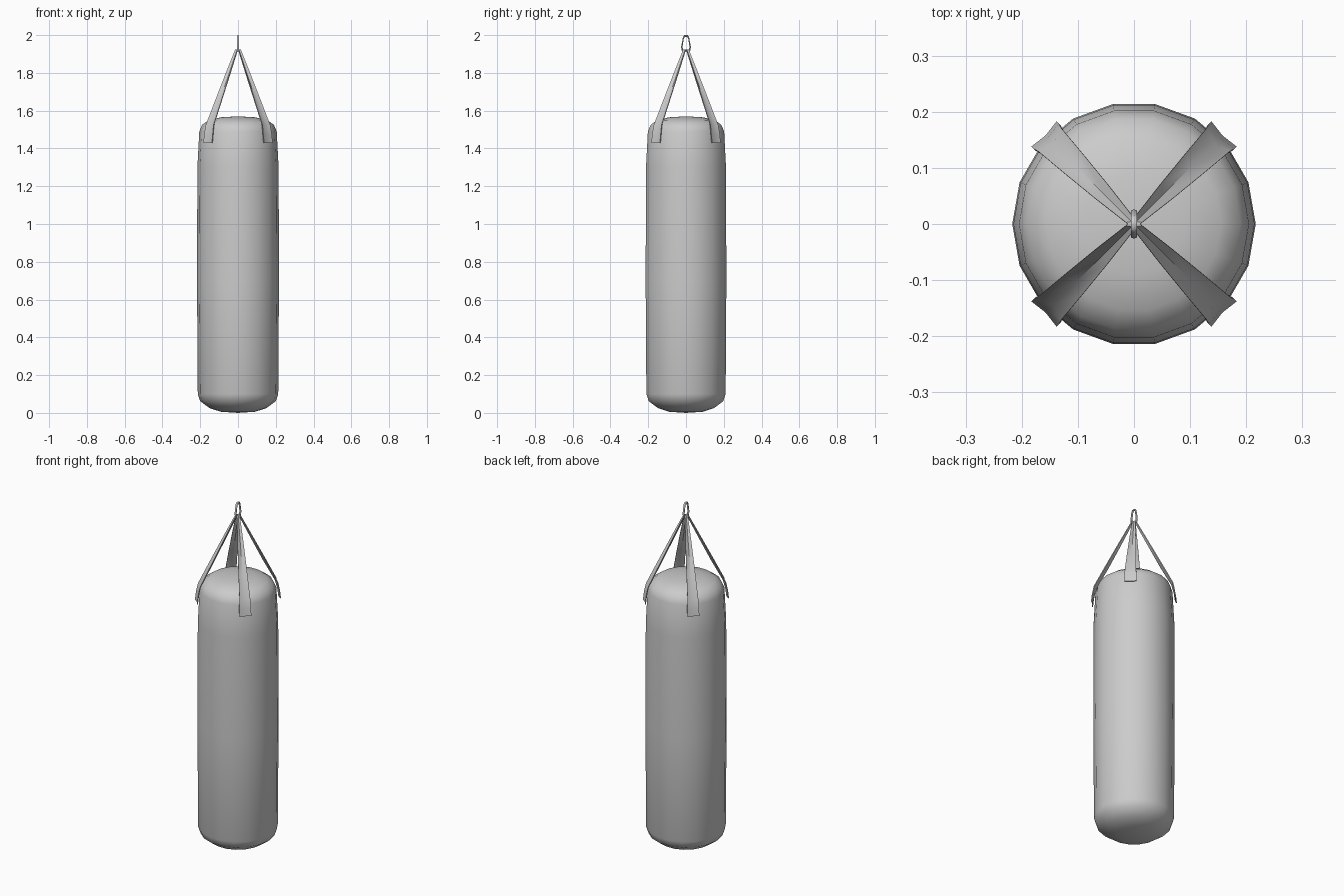
import bpy, bmesh, math
from mathutils import Vector

if "Cube" in bpy.data.objects:
    bpy.data.objects.remove(bpy.data.objects["Cube"])


def make_object(name, bm, angle=40):
    bmesh.ops.recalc_face_normals(bm, faces=bm.faces)
    me = bpy.data.meshes.new(name)
    bm.to_mesh(me)
    bm.free()
    ob = bpy.data.objects.new(name, me)
    bpy.context.collection.objects.link(ob)
    bpy.ops.object.select_all(action='DESELECT')
    ob.select_set(True)
    bpy.context.view_layer.objects.active = ob
    bpy.ops.object.shade_smooth_by_angle(angle=math.radians(angle))
    return ob


def bridge(bm, rings):
    for a, b in zip(rings, rings[1:]):
        n = len(a)
        for i in range(n):
            j = (i + 1) % n
            bm.faces.new((a[i], a[j], b[j], b[i]))


def lathe(name, profile, sides):
    bm = bmesh.new()
    rings = []
    for r, z in profile:
        rings.append([bm.verts.new((r * math.cos(2 * math.pi * i / sides),
                                    r * math.sin(2 * math.pi * i / sides), z))
                      for i in range(sides)])
    bridge(bm, rings)
    # close both ends with a slightly domed fan
    for ring, z in ((rings[0], 0.0), (rings[-1], 1.57)):
        tip = bm.verts.new((0, 0, z))
        for i in range(sides):
            bm.faces.new((ring[i], ring[(i + 1) % sides], tip))
    return make_object(name, bm, 60)


# Padded bag body
lathe("bag_body", [(0.09, 0.006), (0.15, 0.025), (0.2, 0.062), (0.213, 0.1),
                   (0.217, 0.7), (0.215, 1.3), (0.205, 1.49), (0.19, 1.525),
                   (0.155, 1.55), (0.09, 1.565)], 18)


# Hanging straps: flat at the bag, pinched into a fold at the ring
# each section: radius, height, half width, fold depth
SECTIONS = [(0.227, 1.43, 0.032, 0.004), (0.222, 1.475, 0.032, 0.005),
            (0.212, 1.525, 0.029, 0.008), (0.155, 1.64, 0.024, 0.012),
            (0.085, 1.78, 0.017, 0.010), (0.012, 1.925, 0.008, 0.006)]


def strap(name, angle, thick=0.005):
    out = Vector((math.cos(angle), math.sin(angle), 0))
    side = Vector((-math.sin(angle), math.cos(angle), 0))
    bm = bmesh.new()
    rings = []
    for r, z, w, d in SECTIONS:
        loop = [(r, -w), (r - d, 0), (r, w),
                (r - thick, w), (r - d - thick, 0), (r - thick, -w)]
        rings.append([bm.verts.new(out * a + side * b + Vector((0, 0, z)))
                      for a, b in loop])
    bridge(bm, rings)
    for ring in (rings[0], rings[-1]):
        bm.faces.new((ring[0], ring[1], ring[4], ring[5]))
        bm.faces.new((ring[1], ring[2], ring[3], ring[4]))
    make_object(name, bm)


for k, label in enumerate(("back_right", "back_left", "front_left", "front_right")):
    strap("strap_" + label, math.radians(45 + 90 * k))


# Hanging ring, narrower at the top, lying in the yz plane
bm = bmesh.new()
rings = []
path = [(-0.019, 1.917), (-0.022, 1.94), (-0.014, 1.985), (-0.008, 1.995),
        (0.008, 1.995), (0.014, 1.985), (0.022, 1.94), (0.019, 1.917)]
centre = Vector((0, 0, 1.953))
for y, z in path:
    p = Vector((0, y, z))
    d = (p - centre).normalized()
    rings.append([bm.verts.new(p + d * (0.005 * math.cos(t)) + Vector((0.006 * math.sin(t), 0, 0)))
                  for t in (i * math.pi / 3 for i in range(6))])
bridge(bm, rings + [rings[0]])
make_object("hanging_ring", bm, 60)
